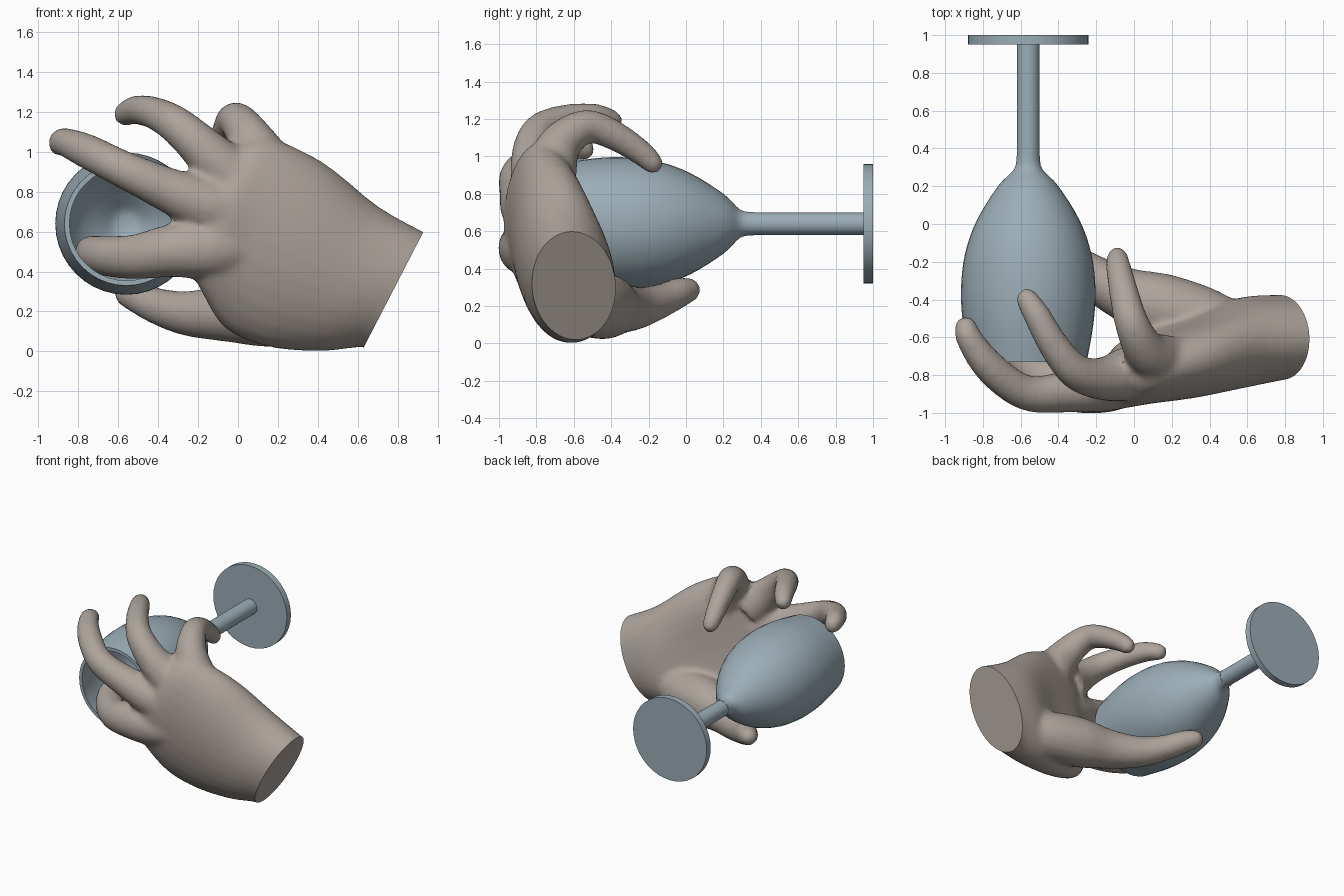
import bpy, bmesh
from math import cos, sin, pi
from mathutils import Vector

if "Cube" in bpy.data.objects:
    bpy.data.objects.remove(bpy.data.objects["Cube"])


def material(name, rgb):
    m = bpy.data.materials.new(name)
    m.diffuse_color = (*rgb, 1)
    m.use_nodes = True
    m.node_tree.nodes["Principled BSDF"].inputs["Base Color"].default_value = m.diffuse_color
    return m


def smooth_path(keys, steps=4):
    """Catmull-Rom interpolation of equal-length tuples."""
    out = []
    for i in range(len(keys) - 1):
        a, b, c, d = (keys[max(i - 1, 0)], keys[i], keys[i + 1], keys[min(i + 2, len(keys) - 1)])
        for s in range(steps):
            t = s / steps
            out.append([0.5 * (2*q + (r - p)*t + (2*p - 5*q + 4*r - u)*t*t + (3*q - p - 3*r + u)*t**3)
                        for p, q, r, u in zip(a, b, c, d)])
    return out + [list(keys[-1])]


def loft(bm, rings, n):
    """Skin rings of (centre, axis_a, axis_b, hollow of the +b side) and cap both ends."""
    loops = []
    for c, a, b, h in rings:
        loop = []
        for k in range(n):
            t = 2*pi*k/n
            loop.append(bm.verts.new(c + a*cos(t) + b*sin(t) * (1 - h * max(sin(t), 0)**3)))
        loops.append(loop)
    faces = [bm.faces.new((p[k], p[(k+1) % n], q[(k+1) % n], q[k]))
             for p, q in zip(loops, loops[1:]) for k in range(n)]
    faces += [bm.faces.new(loops[0][::-1]), bm.faces.new(loops[-1])]
    bmesh.ops.recalc_face_normals(bm, faces=faces)


def finger(bm, keys):
    """Tapered tube through (x, y, z, radius) with a round tip."""
    pts = smooth_path(keys)
    d = (Vector(pts[-1][:3]) - Vector(pts[-2][:3])).normalized()
    tip, r = Vector(pts[-1][:3]), pts[-1][3]
    pts += [[*(tip + d*r*sin(t)), r*cos(t)] for t in (0.5, 0.9, 1.25, 1.5)]
    cs = [Vector(p[:3]) for p in pts]
    rings = []
    side = Vector((0.3, 0.2, 1))
    for i, c in enumerate(cs):
        t = (cs[min(i+1, len(cs)-1)] - cs[max(i-1, 0)]).normalized()
        side = (side - t * side.dot(t)).normalized()
        rings.append((c, side * pts[i][3], t.cross(side) * pts[i][3], 0))
    loft(bm, rings, 16)


def add_object(name, bm, mat):
    me = bpy.data.meshes.new(name)
    bm.to_mesh(me)
    bm.free()
    ob = bpy.data.objects.new(name, me)
    bpy.context.collection.objects.link(ob)
    me.materials.append(mat)
    bpy.ops.object.select_all(action='DESELECT')
    ob.select_set(True)
    bpy.context.view_layer.objects.active = ob
    return ob


glass_mat = material("blue_grey", (0.33, 0.42, 0.47))
hand_mat = material("warm_grey", (0.42, 0.37, 0.33))


# Wine glass: parts lathed about an axis along y
def lathe(name, profile):
    bm = bmesh.new()
    loft(bm, [(Vector((-0.56, y, 0.64)), Vector((r, 0, 0)), Vector((0, 0, r)), 0) for r, y in profile], 40)
    add_object(name, bm, glass_mat)
    bpy.ops.object.shade_smooth_by_angle(angle=0.6)


outer = smooth_path([(.062, .36), (.075, .29), (.16, .2), (.272, .02), (.335, -.16),
                     (.356, -.35), (.345, -.53), (.31, -.73)])
inner = smooth_path([(.285, -.73), (.32, -.53), (.33, -.35), (.31, -.16), (.24, .02),
                     (.12, .15), (.06, .20), (.003, .21)])
lathe("bowl", outer + inner)
lathe("stem", [(.06, .34), (.06, .96)])
lathe("foot", [(.32, .95), (.32, 1.0)])

# Palm: elliptical sections from thumb-side edge to little-finger edge
bm = bmesh.new()
sections = [  # top edge xyz, bottom edge xyz, half thickness in y, palm hollow
    (1.03, -.57, .55, .73, -.55, -.03, .215, 0),
    (.93, -.58, .60, .63, -.56, .02, .225, 0),
    (.70, -.60, .73, .42, -.58, .0, .25, .1),
    (.44, -.67, .94, .16, -.62, .02, .245, .35),
    (.20, -.73, 1.06, -.06, -.68, .11, .215, .4),
    (.08, -.75, 1.07, -.18, -.78, .29, .18, .3),
    (-.02, -.77, 1.0, -.24, -.84, .42, .12, .1)]
rings = []
for s in smooth_path(sections):
    p, q = Vector(s[:3]), Vector(s[3:6])
    mid = (p + q) / 2 - Vector((0, .03, 0))
    rings.append((mid, (p - q) / 2, Vector((0, s[6], 0)), s[7]))
loft(bm, rings, 28)

# Thumb and fingers
finger(bm, [(.64, -.57, .25, .09), (.40, -.51, .21, .165), (.15, -.44, .20, .18), (-.05, -.37, .19, .145),
            (-.25, -.26, .19, .115), (-.40, -.14, .225, .093), (-.50, -.04, .27, .082), (-.55, .01, .285, .07)])
finger(bm, [(.02, -.80, .52, .14), (-.15, -.85, .51, .15), (-.33, -.86, .505, .135), (-.50, -.80, .475, .115),
            (-.63, -.69, .475, .105), (-.72, -.55, .49, .092), (-.74, -.46, .50, .08)])
finger(bm, [(0, -.81, .68, .15), (-.15, -.85, .73, .145), (-.34, -.885, .805, .115), (-.57, -.895, .91, .095),
            (-.76, -.76, 1.005, .088), (-.87, -.61, 1.05, .072), (-.89, -.55, 1.04, .064)])
finger(bm, [(-.02, -.79, .86, .15), (-.17, -.82, 1.01, .115), (-.31, -.78, 1.135, .096),
            (-.42, -.65, 1.195, .083), (-.51, -.49, 1.21, .074), (-.565, -.40, 1.19, .062)])
finger(bm, [(.15, -.73, .91, .15), (.06, -.67, 1.07, .115), (-.01, -.53, 1.16, .092),
            (-.05, -.38, 1.11, .081), (-.08, -.24, 1.02, .069), (-.088, -.18, .965, .06)])

# Fuse into one smooth hand
hand = add_object("hand", bm, hand_mat)
rm = hand.modifiers.new("fuse", 'REMESH')
rm.mode, rm.voxel_size = 'VOXEL', 0.018
sm = hand.modifiers.new("relax", 'SMOOTH')
sm.factor, sm.iterations = 0.5, 12
bpy.ops.object.modifier_apply(modifier="fuse")
bpy.ops.object.modifier_apply(modifier="relax")

# Flat cut at the wrist
bm = bmesh.new()
bm.from_mesh(hand.data)
cut = bmesh.ops.bisect_plane(bm, geom=bm.verts[:] + bm.edges[:] + bm.faces[:],
                             plane_co=(.78, -.58, .31), plane_no=(.89, 0, -.46), clear_outer=True)
bmesh.ops.holes_fill(bm, edges=[e for e in cut["geom_cut"] if isinstance(e, bmesh.types.BMEdge)], sides=0)
bmesh.ops.recalc_face_normals(bm, faces=bm.faces[:])
bm.to_mesh(hand.data)
bm.free()
bpy.ops.object.shade_smooth_by_angle(angle=0.7)
